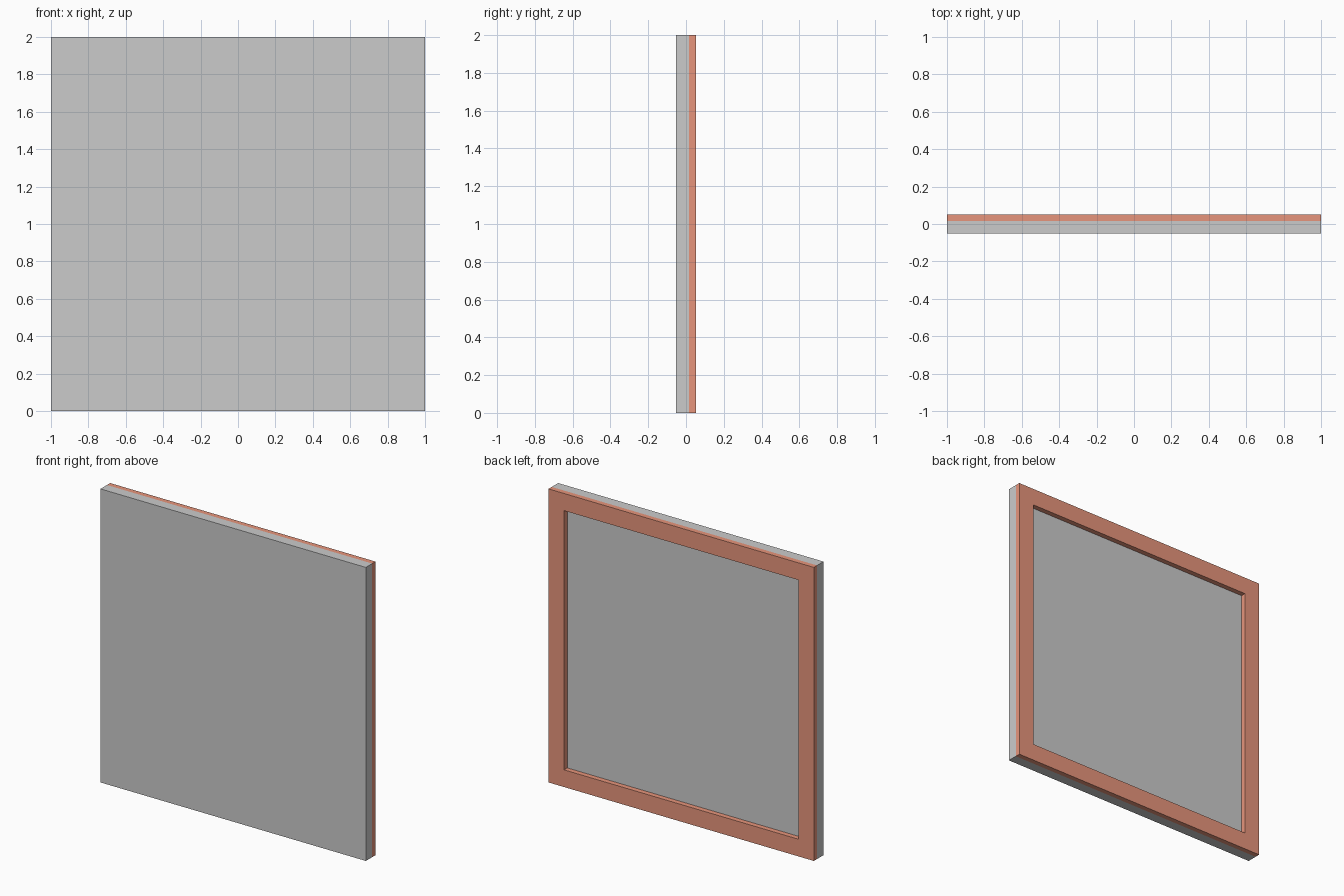
import bpy, bmesh

if "Cube" in bpy.data.objects:
    bpy.data.objects.remove(bpy.data.objects["Cube"])

SIZE = 2.0                  # outer width and height
BORDER = 0.117              # frame width
Y_FRONT, Y_SEAM, Y_BACK = -0.052, 0.017, 0.052


def finish(name, bm, colour=None):
    bmesh.ops.recalc_face_normals(bm, faces=bm.faces)
    mesh = bpy.data.meshes.new(name)
    bm.to_mesh(mesh)
    bm.free()
    obj = bpy.data.objects.new(name, mesh)
    bpy.context.collection.objects.link(obj)
    if colour:
        mat = bpy.data.materials.new(name + "_colour")
        mat.diffuse_color = colour
        mat.use_nodes = True
        mat.node_tree.nodes["Principled BSDF"].inputs["Base Color"].default_value = mat.diffuse_color
        mesh.materials.append(mat)
    return obj


def square(bm, half, y):
    corners = [(-half, -half), (half, -half), (half, half), (-half, half)]
    return [bm.verts.new((x, y, z + SIZE / 2)) for x, z in corners]


def bridge(bm, a, b):
    for i in range(4):
        j = (i + 1) % 4
        bm.faces.new((a[i], a[j], b[j], b[i]))


# Flat front panel
bm = bmesh.new()
front, back = square(bm, SIZE / 2, Y_FRONT), square(bm, SIZE / 2, Y_SEAM)
bm.faces.new(front)
bm.faces.new(back)
bridge(bm, front, back)
finish("panel", bm)

# Red frame on the back: four loops bridged into a closed ring
bm = bmesh.new()
outer, inner = SIZE / 2, SIZE / 2 - BORDER
loops = [square(bm, h, y) for h, y in
         ((outer, Y_SEAM), (outer, Y_BACK), (inner, Y_BACK), (inner, Y_SEAM))]
for k in range(4):
    bridge(bm, loops[k], loops[(k + 1) % 4])
finish("back_frame", bm, (0.8, 0.3, 0.2, 1.0))
